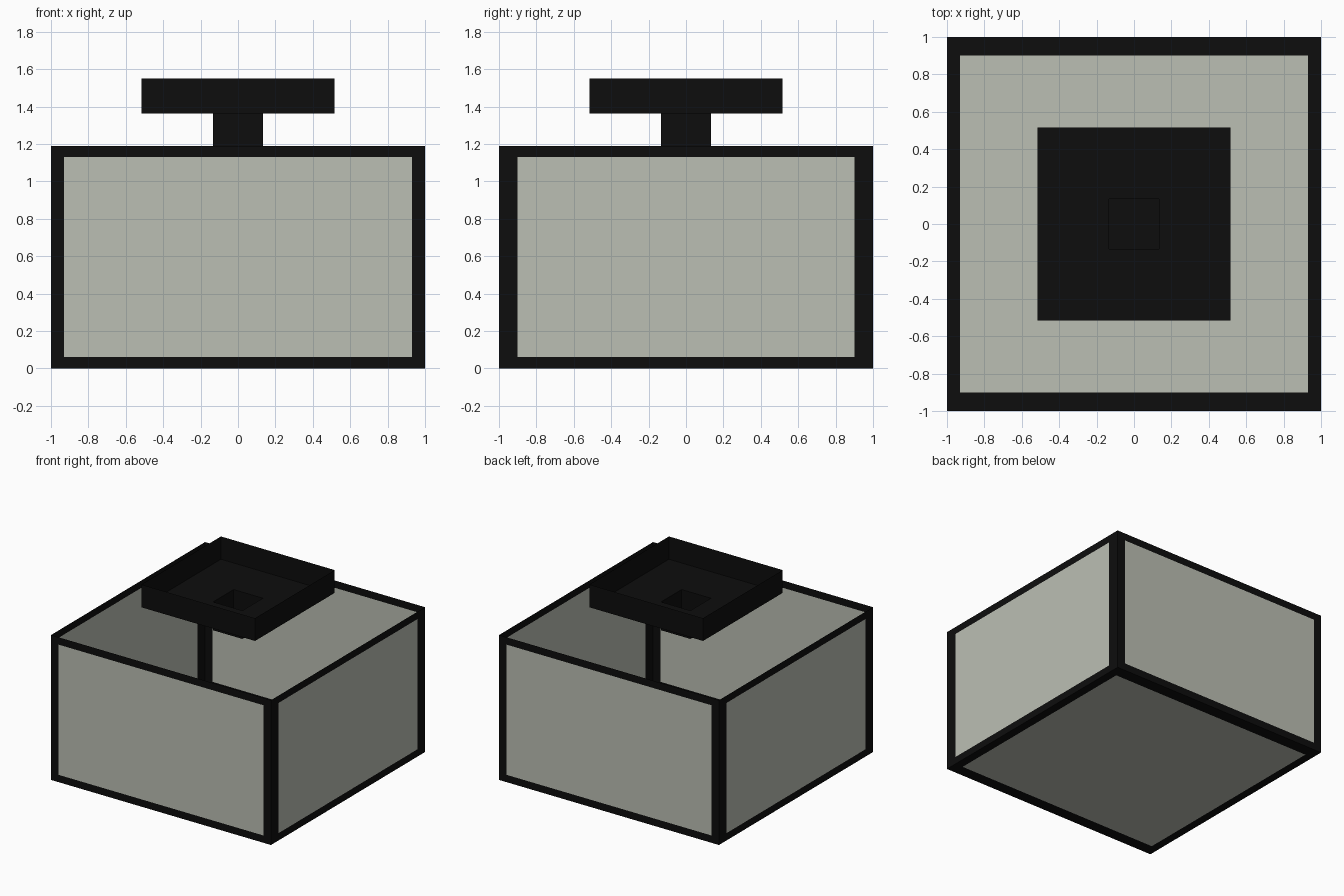
import bpy
import bmesh
from mathutils import Vector

cube = bpy.data.objects.get("Cube")
if cube:
    bpy.data.objects.remove(cube, do_unlink=True)


def material(name, rgb):
    mat = bpy.data.materials.new(name)
    mat.use_nodes = True
    mat.diffuse_color = (*rgb, 1)
    bsdf = next(n for n in mat.node_tree.nodes if n.type == 'BSDF_PRINCIPLED')
    bsdf.inputs["Base Color"].default_value = (*rgb, 1)
    return mat


BLACK = material("black", (0.004, 0.004, 0.004))
GREY = material("pale grey", (0.5, 0.52, 0.455))


def open_box(half, bottom, top):
    """Thin-walled square box without a lid."""
    bm = bmesh.new()
    bmesh.ops.create_cube(bm, size=1)
    bmesh.ops.scale(bm, vec=(2 * half, 2 * half, top - bottom), verts=bm.verts)
    bmesh.ops.translate(bm, vec=(0, 0, (top + bottom) / 2), verts=bm.verts)
    lid = [f for f in bm.faces if f.normal.z > 0.5]
    bmesh.ops.delete(bm, geom=lid, context='FACES')
    return bm


def cut(bm, axis, positions):
    """Split the faces across one axis at each position."""
    normal = Vector([float(i == axis) for i in range(3)])
    for p in positions:
        geom = bm.verts[:] + bm.edges[:] + bm.faces[:]
        bmesh.ops.bisect_plane(bm, geom=geom, plane_co=normal * p, plane_no=normal)


def finish(name, bm, *mats):
    mesh = bpy.data.meshes.new(name)
    bm.to_mesh(mesh)
    bm.free()
    for m in mats:
        mesh.materials.append(m)
    obj = bpy.data.objects.new(name, mesh)
    bpy.context.collection.objects.link(obj)
    return obj


# Large open box: pale panels with a black border along every edge
inner = [(-0.93, 0.93), (-0.9, 0.9), (0.06, 1.13)]
bm = open_box(1.0, 0, 1.19)
for axis, limits in enumerate(inner):
    cut(bm, axis, limits)
for f in bm.faces:
    c = f.calc_center_median()
    outside = sum(not lo < c[i] < hi for i, (lo, hi) in enumerate(inner))
    f.material_index = 0 if outside > 1 else 1
finish("framed_box", bm, BLACK, GREY)

# Shallow tray with a square opening in its floor
STEM = 0.133
bm = open_box(0.517, 1.363, 1.55)
for axis in (0, 1):
    cut(bm, axis, (-STEM, STEM))
hole = [f for f in bm.faces if f.calc_center_median().xy.length < 0.01]
bmesh.ops.delete(bm, geom=hole, context='FACES')
finish("top_tray", bm, BLACK)

# Hollow square stem below the opening
finish("stem", open_box(STEM, 1.13, 1.363), BLACK)
